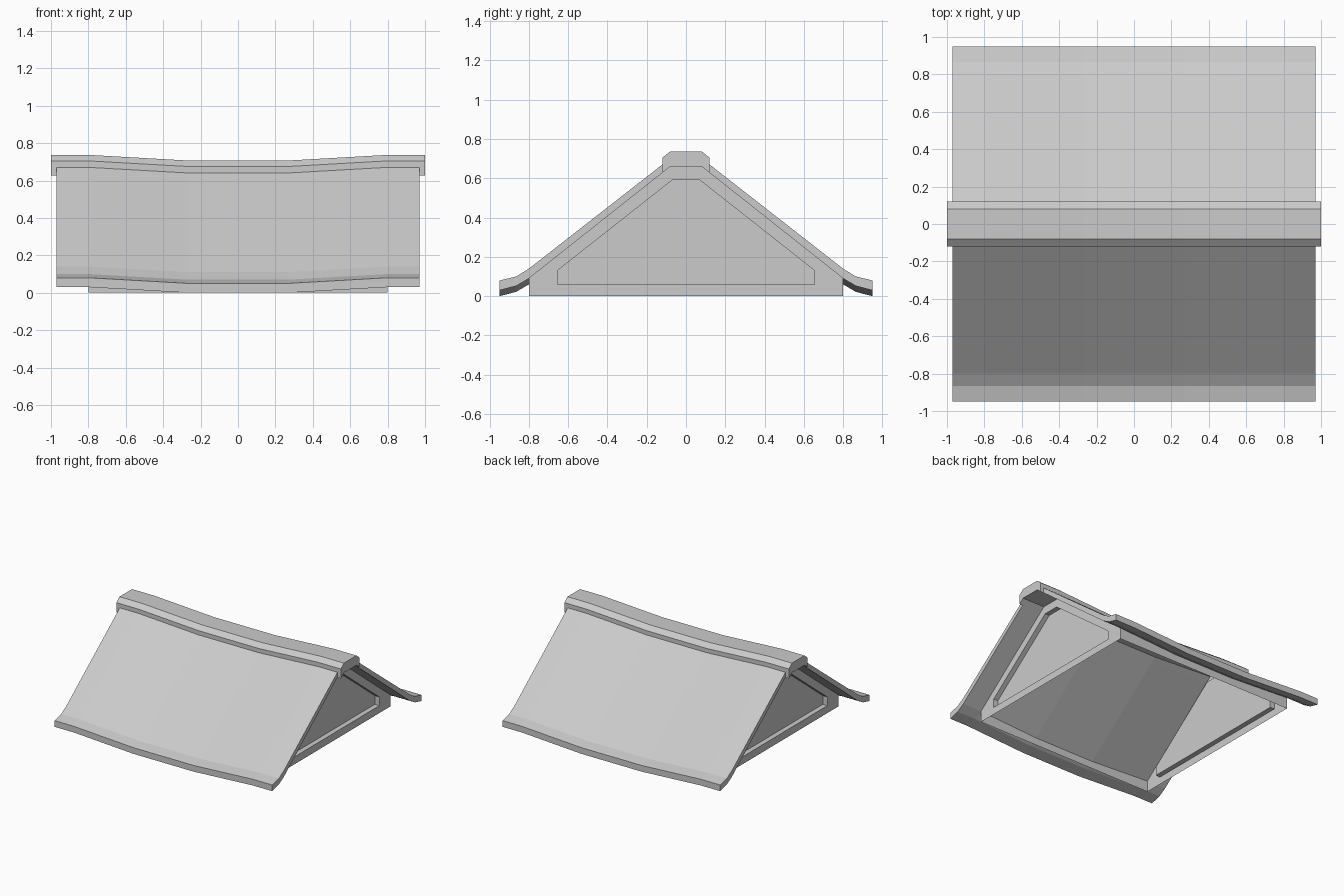
import bpy, bmesh

if "Cube" in bpy.data.objects:
    bpy.data.objects.remove(bpy.data.objects["Cube"])


def sag(x):
    # drop of the roof line towards the middle
    t = (0.8 - abs(x)) / 0.53
    return -0.03 * max(0.0, min(1.0, t))


def finish(name, bm, solid=True):
    if solid:
        bmesh.ops.recalc_face_normals(bm, faces=bm.faces)
    mesh = bpy.data.meshes.new(name)
    bm.to_mesh(mesh)
    bm.free()
    ob = bpy.data.objects.new(name, mesh)
    bpy.context.collection.objects.link(ob)
    return ob


def mirrored(half):
    # half profile with y > 0, continued to the -y side
    return half + [(-y, z) for y, z in reversed(half)]


def sagging_loft(name, profile, half_length):
    # closed (y, z) profile swept along x, following the sag
    bm = bmesh.new()
    n = len(profile)
    rings = [[bm.verts.new((x, y, z + sag(x))) for y, z in profile]
             for x in (-half_length, -0.8, -0.27, 0.27, 0.8, half_length)]
    for a, b in zip(rings, rings[1:]):
        for i in range(n):
            j = (i + 1) % n
            bm.faces.new((a[i], a[j], b[j], b[i]))
    bm.faces.new(rings[0])
    bm.faces.new(rings[-1])
    return finish(name, bm)


# roof sheet with flared eaves, both slopes in one profile
roof_top = mirrored([(0.95, 0.08), (0.865, 0.10), (0.80, 0.14), (0.10, 0.686)])
roof_under = mirrored([(0.95, 0.03), (0.865, 0.052), (0.80, 0.09), (0.08, 0.66)])
sagging_loft("roof", roof_top + roof_under[::-1], 0.97)

# ridge cap
cap = mirrored([(0.08, 0.66), (0.12, 0.628), (0.12, 0.705), (0.08, 0.737)])
cap = cap[:4] + cap[4:]
sagging_loft("ridge_cap", cap, 1.0)

# gable ends: outer frame, recess wall and set-back panel
outer = mirrored([(0.80, 0.0), (0.80, 0.09), (0.08, 0.66)])
inner = mirrored([(0.655, 0.06), (0.655, 0.13), (0.065, 0.595)])
for side, name in ((1, "right_gable"), (-1, "left_gable")):
    bm = bmesh.new()
    loops = [[bm.verts.new((side * x, y, z)) for y, z in pts]
             for x, pts in ((0.80, outer), (0.80, inner), (0.76, inner))]
    for a, b in zip(loops, loops[1:]):
        for i in range(6):
            j = (i + 1) % 6
            bm.faces.new((a[i], a[j], b[j], b[i]))
    bm.faces.new(loops[-1])
    if side < 0:
        bmesh.ops.reverse_faces(bm, faces=bm.faces)
    finish(name, bm, solid=False)

# low walls under the eaves
for side, name in ((1, "back_wall"), (-1, "front_wall")):
    bm = bmesh.new()
    cols = [[bm.verts.new((x, side * 0.80, z)) for z in (0.0, 0.09 + sag(x))]
            for x in (-0.8, -0.27, 0.27, 0.8)]
    for a, b in zip(cols, cols[1:]):
        quad = (a[0], b[0], b[1], a[1])
        bm.faces.new(quad if side < 0 else quad[::-1])
    finish(name, bm, solid=False)
